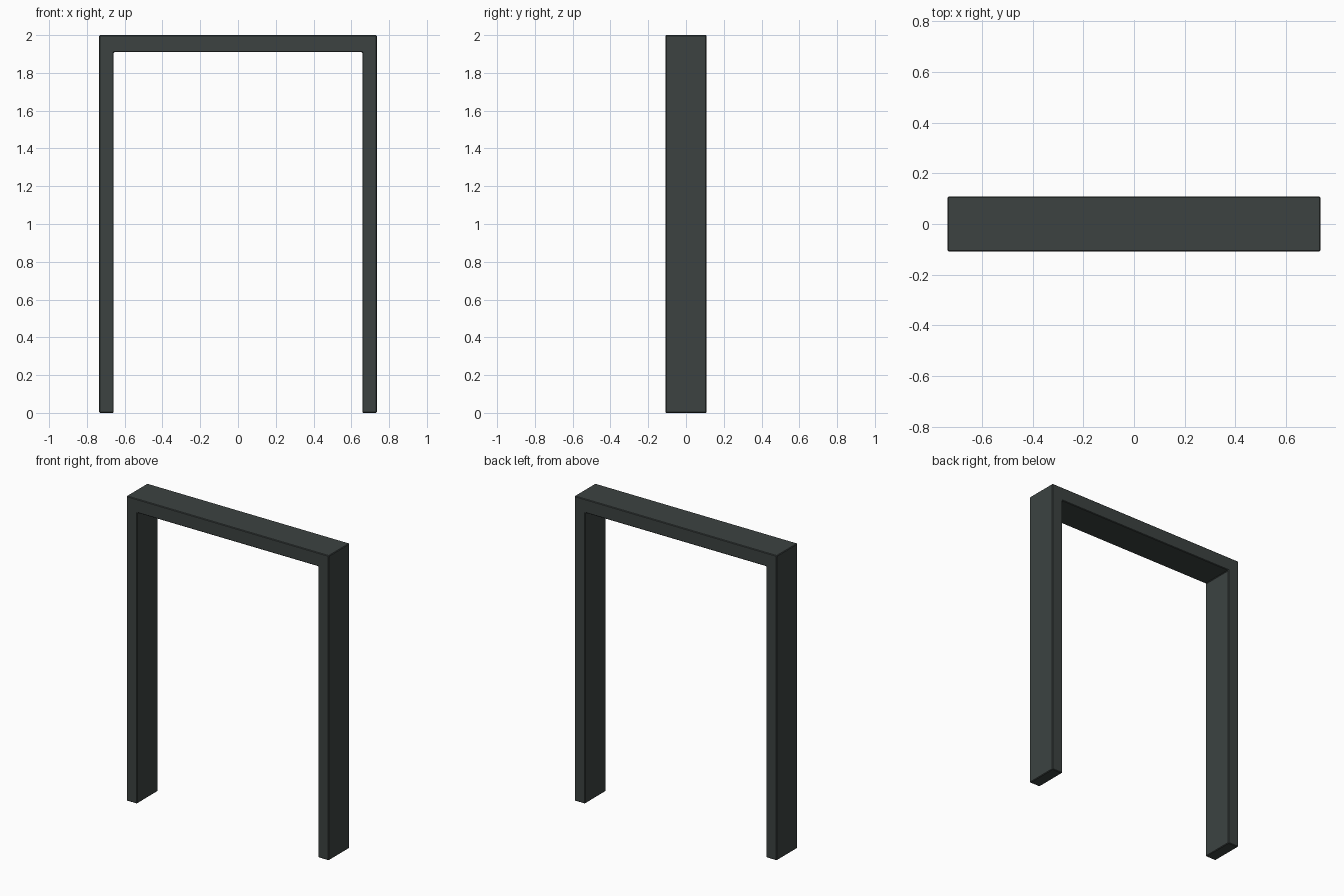
import bpy, bmesh

if "Cube" in bpy.data.objects:
    bpy.data.objects.remove(bpy.data.objects["Cube"])

# Overall sizes
HALF_W, INNER_W = 0.735, 0.658
HALF_D = 0.108
TOP, LINTEL_Z = 2.0, 1.91

# U-shaped frame profile in the XZ plane, extruded along y
half = [(INNER_W, LINTEL_Z), (INNER_W, 0), (HALF_W, 0), (HALF_W, TOP)]
profile = half + [(-x, z) for x, z in reversed(half)]

bm = bmesh.new()
face = bm.faces.new([bm.verts.new((x, -HALF_D, z)) for x, z in profile])
ext = bmesh.ops.extrude_face_region(bm, geom=[face])
verts = [g for g in ext["geom"] if isinstance(g, bmesh.types.BMVert)]
bmesh.ops.translate(bm, verts=verts, vec=(0, 2 * HALF_D, 0))
bmesh.ops.recalc_face_normals(bm, faces=bm.faces[:])

mesh = bpy.data.meshes.new("door_frame")
bm.to_mesh(mesh)
bm.free()
frame = bpy.data.objects.new("door_frame", mesh)
bpy.context.collection.objects.link(frame)

# Slightly eased edges
bevel = frame.modifiers.new("eased_edges", "BEVEL")
bevel.width = 0.004
bevel.segments = 1
bevel.limit_method = "ANGLE"

# Dark painted finish
mat = bpy.data.materials.new("dark_grey_paint")
mat.diffuse_color = (0.045, 0.055, 0.053, 1)
mat.use_nodes = True
mat.node_tree.nodes["Principled BSDF"].inputs["Base Color"].default_value = mat.diffuse_color
mesh.materials.append(mat)
